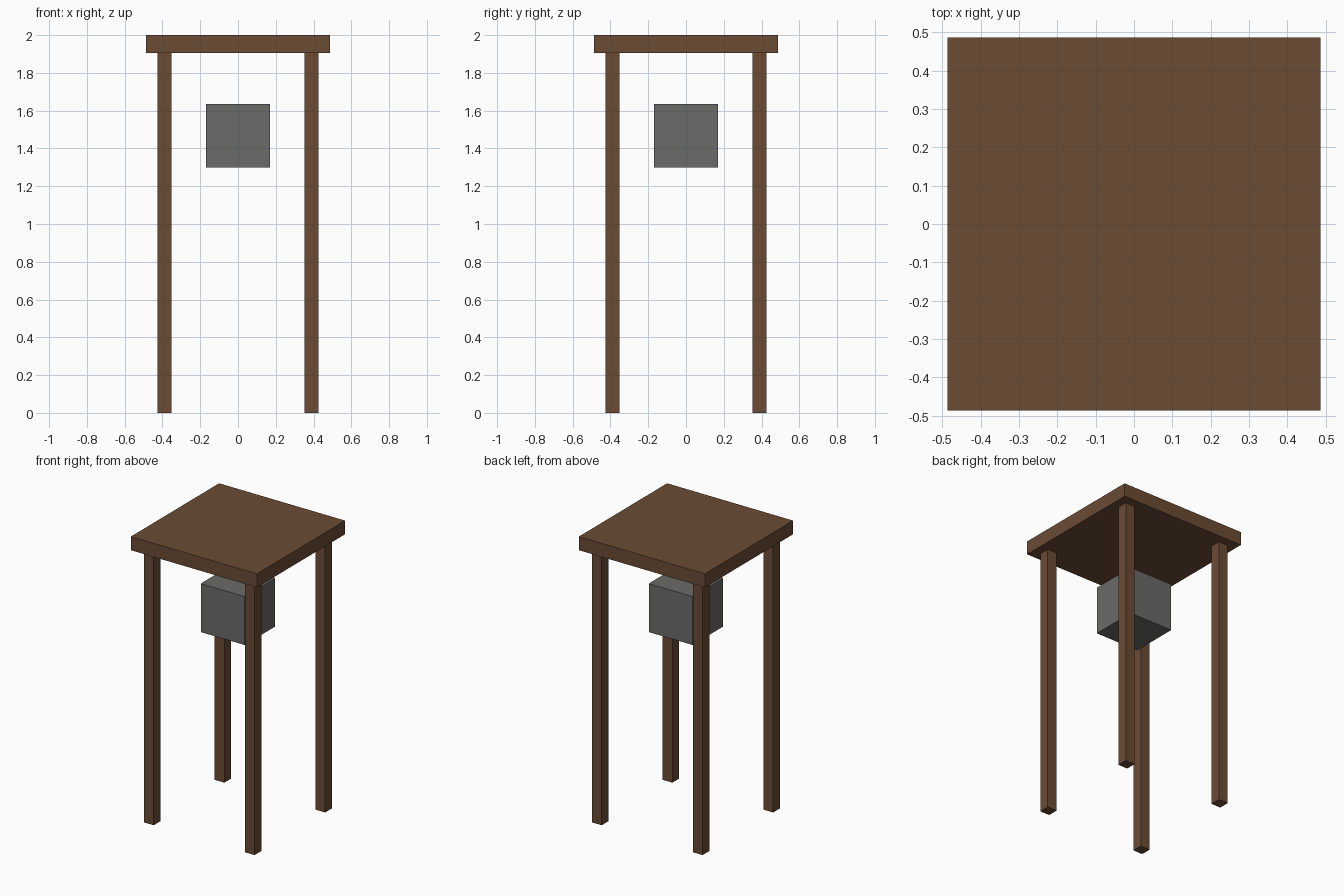
import bpy

if "Cube" in bpy.data.objects:
    bpy.data.objects.remove(bpy.data.objects["Cube"])

HALF_TOP = 0.486      # half width of the table top
TOP_Z = 1.905         # underside of the top
LEG = 0.074           # leg thickness
LEG_POS = 0.389       # leg centre offset


def material(name, rgb):
    mat = bpy.data.materials.new(name)
    mat.diffuse_color = (*rgb, 1)
    mat.use_nodes = True
    mat.node_tree.nodes["Principled BSDF"].inputs["Base Color"].default_value = mat.diffuse_color
    return mat


def box(name, centre, size, mat):
    bpy.ops.mesh.primitive_cube_add(size=1, location=centre)
    obj = bpy.context.object
    obj.name = name
    obj.scale = size
    bpy.ops.object.transform_apply(location=False, rotation=False, scale=True)
    obj.data.materials.append(mat)
    return obj


wood = material("brown_wood", (0.147, 0.072, 0.036))
stone = material("dark_grey", (0.145, 0.15, 0.138))

# Square top slab
box("table_top", (0, 0, (TOP_Z + 2) / 2), (2 * HALF_TOP, 2 * HALF_TOP, 2 - TOP_Z), wood)

# Four corner legs
for y, depth in ((-1, "front"), (1, "back")):
    for x, side in ((-1, "left"), (1, "right")):
        box(f"{depth}_{side}_leg", (x * LEG_POS, y * LEG_POS, TOP_Z / 2),
            (LEG, LEG, TOP_Z), wood)

# Floating cube beneath the top
box("hanging_cube", (0, 0, 1.467), (0.338, 0.338, 0.338), stone)
